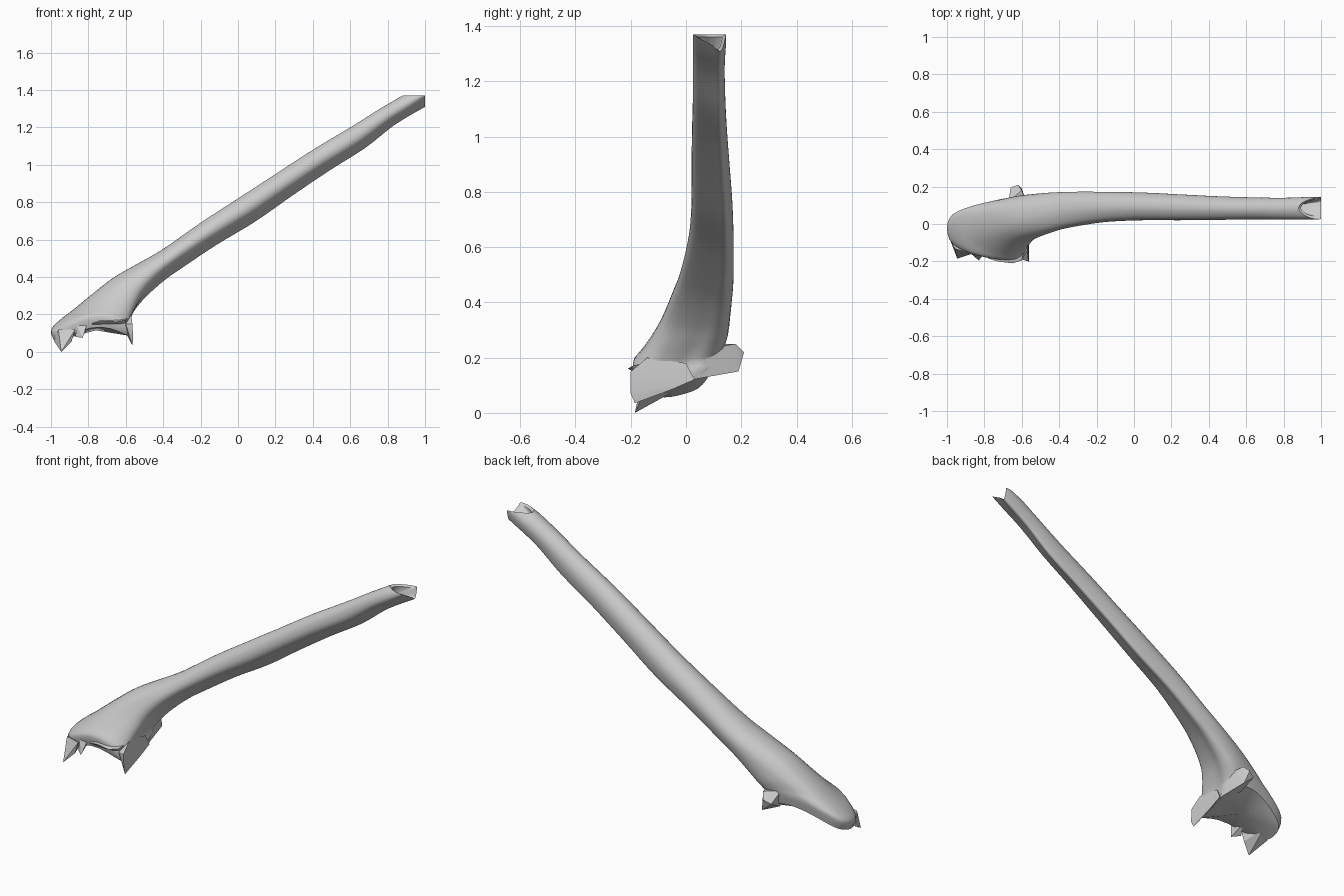
import bpy
import bmesh
import math
from mathutils import Vector

# Remove the default cube only
default_cube = bpy.data.objects.get("Cube")
if default_cube:
    bpy.data.objects.remove(default_cube, do_unlink=True)

# Single bone-grey material
bone_grey = bpy.data.materials.new("bone grey")
bone_grey.use_nodes = True
colour = (0.6, 0.6, 0.6, 1.0)
bone_grey.diffuse_color = colour
shader = bone_grey.node_tree.nodes["Principled BSDF"]
shader.inputs["Base Color"].default_value = colour
shader.inputs["Roughness"].default_value = 0.7


def finish(name, bm, angle):
    """Turn a bmesh into a named, shaded object."""
    bmesh.ops.recalc_face_normals(bm, faces=bm.faces)
    mesh = bpy.data.meshes.new(name)
    bm.to_mesh(mesh)
    bm.free()
    mesh.materials.append(bone_grey)
    obj = bpy.data.objects.new(name, mesh)
    bpy.context.collection.objects.link(obj)
    bpy.ops.object.select_all(action="DESELECT")
    obj.select_set(True)
    bpy.context.view_layer.objects.active = obj
    bpy.ops.object.shade_smooth_by_angle(angle=math.radians(angle))


def spline(rows, steps, closed):
    """Sample a Catmull-Rom curve through rows of any dimension."""
    count = len(rows)

    def pick(i):
        return rows[i % count] if closed else rows[max(0, min(count - 1, i))]

    result = []
    for i in range(count if closed else count - 1):
        near = [pick(i + k) for k in (-1, 0, 1, 2)]
        for s in range(steps):
            u = s / steps
            result.append([
                b + 0.5 * u * (c - a + u * (2 * a - 5 * b + 4 * c - d
                                            + u * (3 * (b - c) + d - a)))
                for a, b, c, d in zip(*near)])
    if not closed:
        result.append(list(rows[-1]))
    return result


# Cross-sections, (back/front, up/down): crested shaft and broad lower head
shaft_profile = spline([
    (0, 1), (.5, .87), (.88, .45), (1, 0), (.95, -.45), (.8, -.88), (.58, -1),
    (.2, -.8), (-.3, -.58), (-.8, -.32), (-1, .1), (-.85, .6), (-.45, .9)], 3, True)
head_profile = spline([
    (0, 1), (.45, .87), (.7, .45), (.85, 0), (.95, -.45), (.9, -.85), (.5, -1),
    (.1, -.95), (-.4, -1), (-.85, -.95), (-1, -.5), (-.85, .3), (-.5, .85)], 3, True)

# Stations: upper edge x z, lower edge x z, front y, back y, head amount
stations = spline([
    (-.985, .07, -.575, .12, -.18, .13, 1),
    (-1, .12, -.57, .145, -.19, .14, 1),
    (-.96, .165, -.57, .175, -.19, .145, .95),
    (-.88, .225, -.56, .2, -.165, .15, .88),
    (-.77, .315, -.53, .245, -.125, .16, .75),
    (-.66, .4, -.48, .305, -.085, .165, .5),
    (-.53, .475, -.39, .385, -.05, .17, .2),
    (-.4, .55, -.29, .455, -.02, .172, 0),
    (-.2, .69, -.11, .575, .01, .172, 0),
    (0, .82, .09, .695, .02, .168, 0),
    (.2, .95, .29, .835, .02, .158, 0),
    (.4, 1.08, .49, .97, .022, .148, 0),
    (.6, 1.2, .68, 1.09, .025, .142, 0),
    (.76, 1.3, .84, 1.215, .025, .14, 0),
    (.88, 1.37, 1, 1.31, .025, .145, 0)], 4, False)


def section(row, last):
    """One ring of the bone, broken off level at its upper end."""
    tx, tz, bx, bz, front, back, head = row
    ring = []
    for (sy, sw), (hy, hw) in zip(shaft_profile, head_profile):
        y = sy + (hy - sy) * head
        w = sw + (hw - sw) * head
        py = (front + back) / 2 + y * (back - front) / 2
        px = (tx + bx) / 2 + w * (bx - tx) / -2
        pz = (tz + bz) / 2 + w * (tz - bz) / 2
        bulge = max(0, 1 - w * w)
        pz += head ** 4 * (.25 * py + .45 * abs(py) * bulge)
        if last:
            px += .055 * bulge
            pz += .035 * bulge
        ring.append(Vector((min(px, 1), py, min(pz, 1.37))))
    return ring


# Bone: lofted shaft with a capped lower head and hollow upper end
bm = bmesh.new()
rings = [section(row, i == len(stations) - 1) for i, row in enumerate(stations)]
rim = rings[-1]
centre = sum(rim, Vector()) / len(rim)
axis = Vector((.85, 0, .53))
for size, depth in ((.75, .01), (.6, .05), (.35, .1)):
    rings.append([centre + (p - centre) * size - axis * depth for p in rim])
loops = [[bm.verts.new(p) for p in ring] for ring in rings]
for low, high in zip(loops, loops[1:]):
    for i in range(len(low)):
        j = (i + 1) % len(low)
        bm.faces.new((low[i], low[j], high[j], high[i]))
bm.faces.new(loops[-1])
cap = bm.verts.new((-.76, -.03, .115))
for i, vert in enumerate(loops[0]):
    bm.faces.new((vert, loops[0][(i + 1) % len(loops[0])], cap))
finish("bone", bm, 40)


def chip(name, points, angle=30):
    """Small broken piece as the hull of a few points."""
    bm = bmesh.new()
    for p in points:
        bm.verts.new(p)
    bmesh.ops.convex_hull(bm, input=bm.verts)
    loose = [v for v in bm.verts if not v.link_faces]
    bmesh.ops.delete(bm, geom=loose, context="VERTS")
    finish(name, bm, angle)


# Joint facet standing out at the back of the head
chip("back_joint_facet", [
    (-.57, .02, .12), (-.57, .1, .235), (-.6, .18, .25), (-.62, .21, .22),
    (-.6, .19, .15), (-.66, .195, .2), (-.67, .12, .25), (-.65, .1, .15)])

# Broken wall and teeth along the lower rim
chip("inner_wall", [
    (-.565, -.185, .035), (-.56, -.2, .07), (-.565, -.2, .15), (-.57, -.14, .2),
    (-.565, -.05, .085), (-.565, .03, .12), (-.57, 0, .18),
    (-.6, -.19, .15), (-.61, -.1, .12), (-.61, 0, .15)])
chip("outer_tooth", [
    (-.945, -.185, 0), (-.985, -.08, .06), (-.96, -.13, .12),
    (-.87, -.16, .12), (-.89, -.16, .055), (-.92, -.04, .08)])
chip("middle_tooth", [
    (-.83, -.195, .075), (-.87, -.16, .08), (-.86, -.16, .14),
    (-.81, -.17, .14), (-.84, -.1, .12)])

# Raised lip along the front of the head
chip("front_lip", [
    (-.78, -.185, .15), (-.73, -.2, .165), (-.65, -.21, .16), (-.6, -.195, .17),
    (-.59, -.15, .18), (-.6, -.15, .13), (-.76, -.13, .18), (-.78, -.13, .13)], 60)
